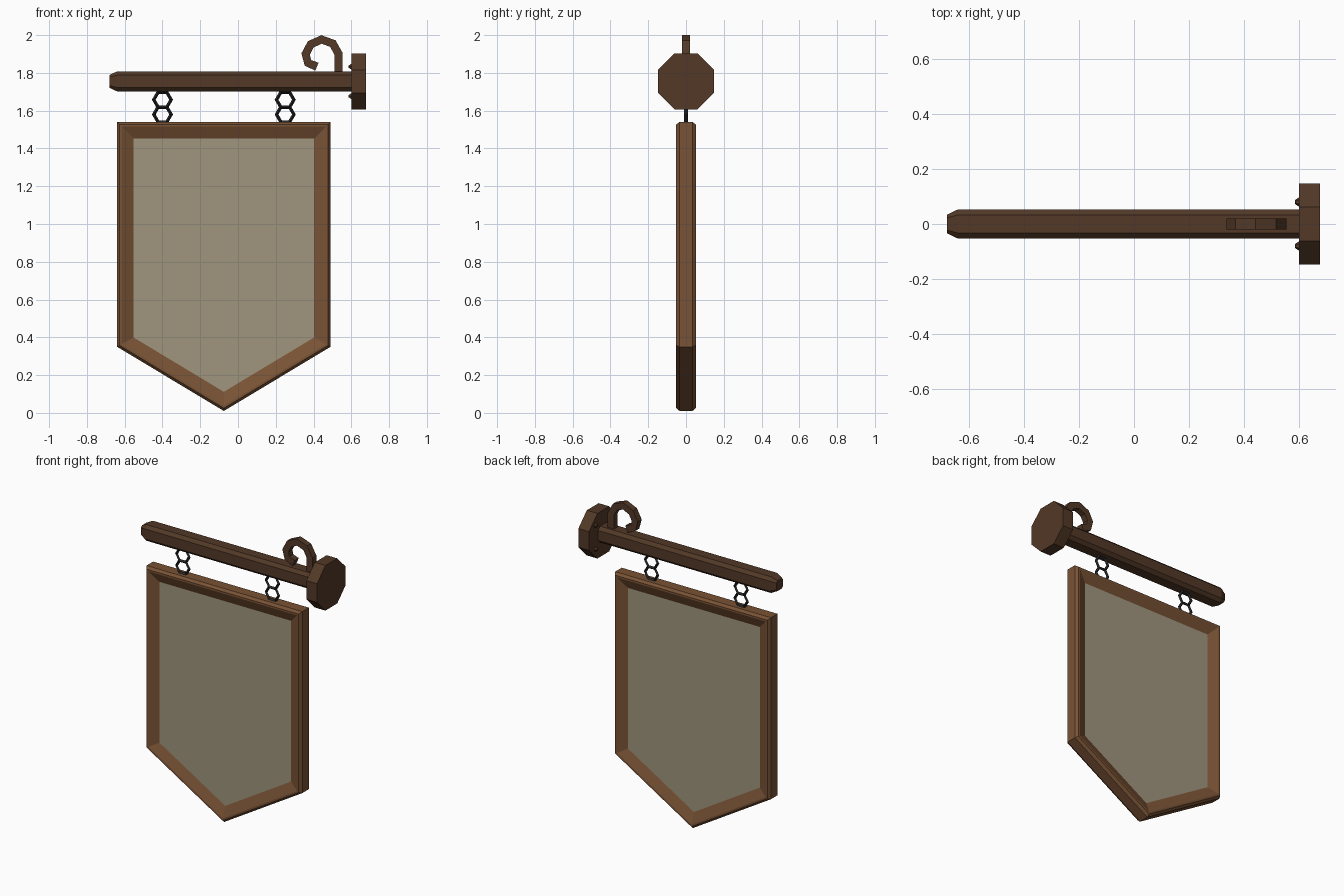
import bpy, bmesh
from math import pi, cos, sin
from mathutils import Vector

if "Cube" in bpy.data.objects:
    bpy.data.objects.remove(bpy.data.objects["Cube"])


def material(name, color):
    m = bpy.data.materials.new(name)
    m.diffuse_color = (*color, 1)
    m.use_nodes = True
    m.node_tree.nodes["Principled BSDF"].inputs["Base Color"].default_value = m.diffuse_color
    return m


FRAME = material("frame_wood", (0.19, 0.085, 0.035))
DARK = material("dark_wood", (0.085, 0.04, 0.02))
CLOTH = material("panel_tan", (0.35, 0.30, 0.205))
IRON = material("iron", (0.02, 0.02, 0.023))


def loft(name, rings, mat, cap=True, closed=False):
    """Skin a list of equal-length vertex rings."""
    bm = bmesh.new()
    rows = [[bm.verts.new(p) for p in r] for r in rings]
    n = len(rows[0])
    pairs = list(zip(rows, rows[1:]))
    if closed:
        pairs.append((rows[-1], rows[0]))
    for a, b in pairs:
        for i in range(n):
            j = (i + 1) % n
            bm.faces.new((a[i], a[j], b[j], b[i]))
    if cap and not closed:
        bm.faces.new(rows[0])
        bm.faces.new(rows[-1])
    bmesh.ops.recalc_face_normals(bm, faces=bm.faces)
    me = bpy.data.meshes.new(name)
    bm.to_mesh(me)
    bm.free()
    me.materials.append(mat)
    ob = bpy.data.objects.new(name, me)
    bpy.context.collection.objects.link(ob)
    return ob


# Sign outline (x, z), counter-clockwise, with mitred inset
OUTLINE = [Vector(p) for p in [(-0.64, 1.54), (-0.64, 0.35), (-0.075, 0.01),
                               (0.49, 0.35), (0.49, 1.54)]]


def inset(d, y):
    ring = []
    for i, p in enumerate(OUTLINE):
        e1 = (p - OUTLINE[i - 1]).normalized()
        e2 = (OUTLINE[(i + 1) % 5] - p).normalized()
        n1, n2 = Vector((-e1.y, e1.x)), Vector((-e2.y, e2.x))
        q = p + (n1 + n2) * d / (1 + n1.dot(n2))
        ring.append((q.x, y, q.y))
    return ring


# Moulded frame: chamfered rim, slope in to the panel
half = [(0.087, 0.025), (0.025, 0.052), (0.013, 0.052), (0, 0.034)]
profile = [(d, -y) for d, y in half] + [(d, y) for d, y in reversed(half)]
loft("sign_frame", [inset(d, y) for d, y in profile], FRAME, closed=True)

# Flat panel
loft("sign_panel", [inset(0.08, -0.025), inset(0.08, 0.025)], CLOTH)


# Beam with chamfered edges and tapered end
ZB = 1.755


def beam_ring(x, h, c):
    k = h - c
    pts = [(k, h), (-k, h), (-h, k), (-h, -k), (-k, -h), (k, -h), (h, -k), (h, k)]
    return [(x, y, ZB + z) for y, z in pts]


loft("beam", [beam_ring(-0.68, 0.034, 0.012), beam_ring(-0.64, 0.053, 0.02),
              beam_ring(0.62, 0.053, 0.02)], DARK)


# Octagonal wall plate
def octagon(x, r):
    return [(x, r * cos(pi / 8 + i * pi / 4), ZB + r * sin(pi / 8 + i * pi / 4))
            for i in range(8)]


loft("wall_plate", [octagon(0.60, 0.16), octagon(0.677, 0.16)], DARK)

# Bolt heads on the plate
for sy in (-1, 1):
    for sz in (-1, 1):
        bpy.ops.mesh.primitive_cone_add(
            vertices=6, radius1=0.02, radius2=0.007, depth=0.02,
            location=(0.595, sy * 0.08, ZB + sz * 0.078), rotation=(0, -pi / 2, 0))
        bolt = bpy.context.object
        bolt.name = "plate_bolt"
        bolt.data.materials.append(DARK)

# Scroll hook: square bar swept along a curl
path = [Vector(p) for p in [(0.532, 1.78), (0.532, 1.902), (0.502, 1.955),
                            (0.442, 1.977), (0.385, 1.951), (0.358, 1.90),
                            (0.370, 1.853), (0.418, 1.833)]]
rings = []
for i, p in enumerate(path):
    t = (path[min(i + 1, len(path) - 1)] - path[max(i - 1, 0)]).normalized()
    n = Vector((-t.y, t.x)) * 0.0225
    a, b = p + n, p - n
    rings.append([(a.x, -0.02, a.y), (a.x, 0.02, a.y),
                  (b.x, 0.02, b.y), (b.x, -0.02, b.y)])
loft("scroll_hook", rings, DARK)

# Hexagonal chain links
for x in (-0.40, 0.25):
    for z in (1.658, 1.58):
        bpy.ops.mesh.primitive_torus_add(
            major_segments=6, minor_segments=4, major_radius=0.046,
            minor_radius=0.01, location=(x, 0, z), rotation=(pi / 2, 0, 0))
        link = bpy.context.object
        link.name = "chain_link"
        link.data.materials.append(IRON)
